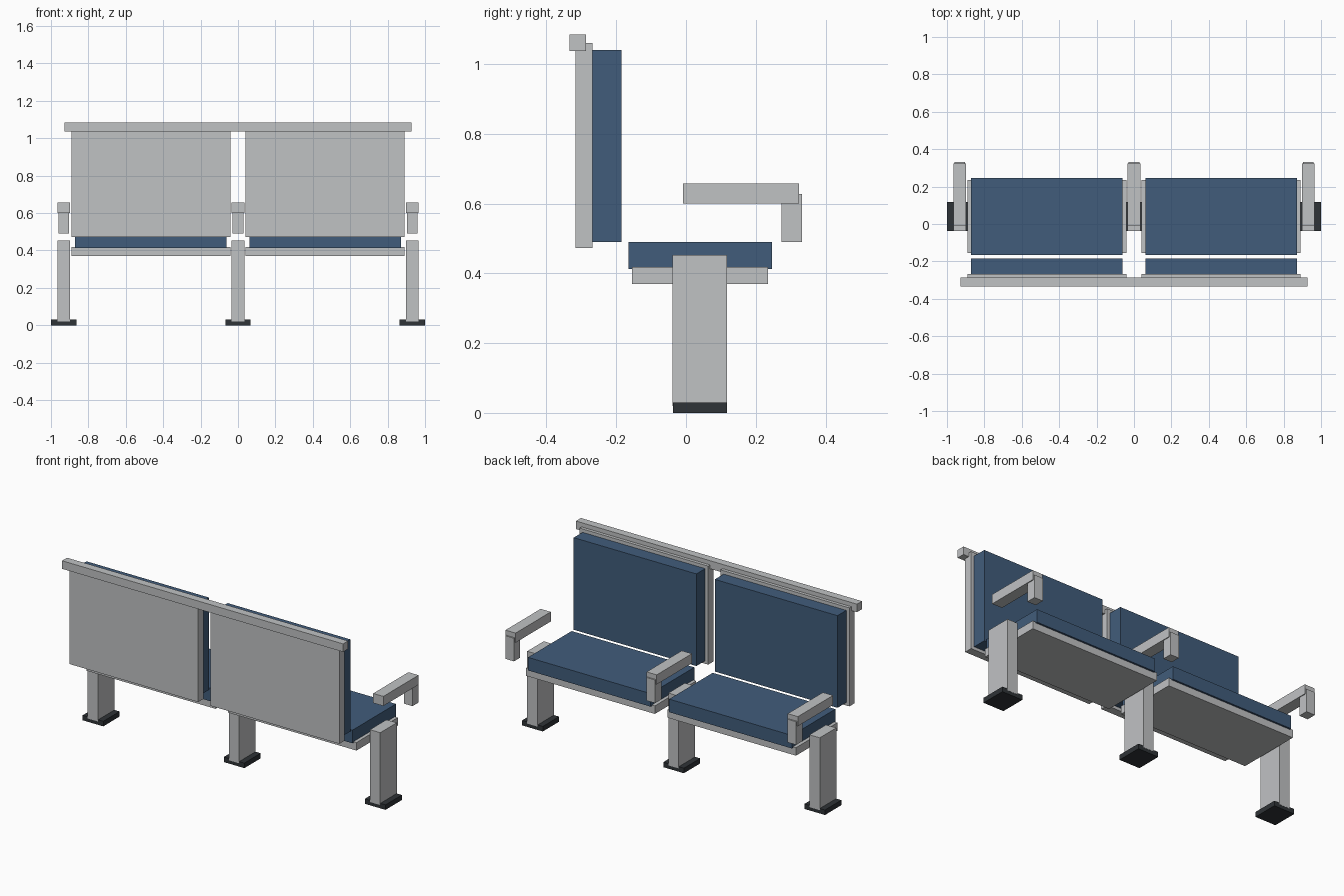
import bpy
import bmesh

if "Cube" in bpy.data.objects:
    bpy.data.objects.remove(bpy.data.objects["Cube"])


def material(name, rgb):
    m = bpy.data.materials.new(name)
    m.diffuse_color = (*rgb, 1.0)
    m.use_nodes = True
    m.node_tree.nodes["Principled BSDF"].inputs["Base Color"].default_value = m.diffuse_color
    return m


GREY = material("light_grey_metal", (0.53, 0.54, 0.55))
BLUE = material("blue_upholstery", (0.053, 0.108, 0.198))
DARK = material("dark_rubber", (0.028, 0.033, 0.038))


def box(name, mat, x, y, z):
    """Box spanning the given (min, max) ranges."""
    bm = bmesh.new()
    bmesh.ops.create_cube(bm, size=1.0)
    for v in bm.verts:
        v.co = [lo + (c + 0.5) * (hi - lo) for c, (lo, hi) in zip(v.co, (x, y, z))]
    mesh = bpy.data.meshes.new(name)
    bm.to_mesh(mesh)
    bm.free()
    mesh.materials.append(mat)
    obj = bpy.data.objects.new(name, mesh)
    bpy.context.collection.objects.link(obj)
    return obj


def span(centre, width):
    return (centre - width / 2, centre + width / 2)


# Supports: foot plate, leg, and armrest above each one
for side, cx in (("left", -0.932), ("middle", 0.0), ("right", 0.932)):
    box(f"foot_{side}", DARK, span(cx, 0.136), (-0.037, 0.117), (0.0, 0.03))
    box(f"leg_{side}", GREY, span(cx, 0.068), (-0.038, 0.118), (0.02, 0.452))
    box(f"armrest_{side}", GREY, span(cx, 0.067), (-0.008, 0.324), (0.6, 0.657))
    box(f"armrest_post_{side}", GREY, span(cx, 0.057), (0.274, 0.332), (0.49, 0.628))

# Two seats: pan, seat cushion, back panel, back cushion
for side, cx in (("left", -0.466), ("right", 0.466)):
    panel_x, cushion_x = span(cx, 0.85), span(cx, 0.81)
    box(f"seat_pan_{side}", GREY, panel_x, (-0.155, 0.235), (0.37, 0.418))
    box(f"seat_cushion_{side}", BLUE, cushion_x, (-0.165, 0.246), (0.412, 0.49))
    box(f"back_panel_{side}", GREY, panel_x, (-0.317, -0.268), (0.472, 1.06))
    box(f"back_cushion_{side}", BLUE, cushion_x, (-0.27, -0.185), (0.49, 1.04))

# Rail joining the tops of the backs
box("top_rail", GREY, span(0.0, 1.856), (-0.334, -0.287), (1.037, 1.085))
